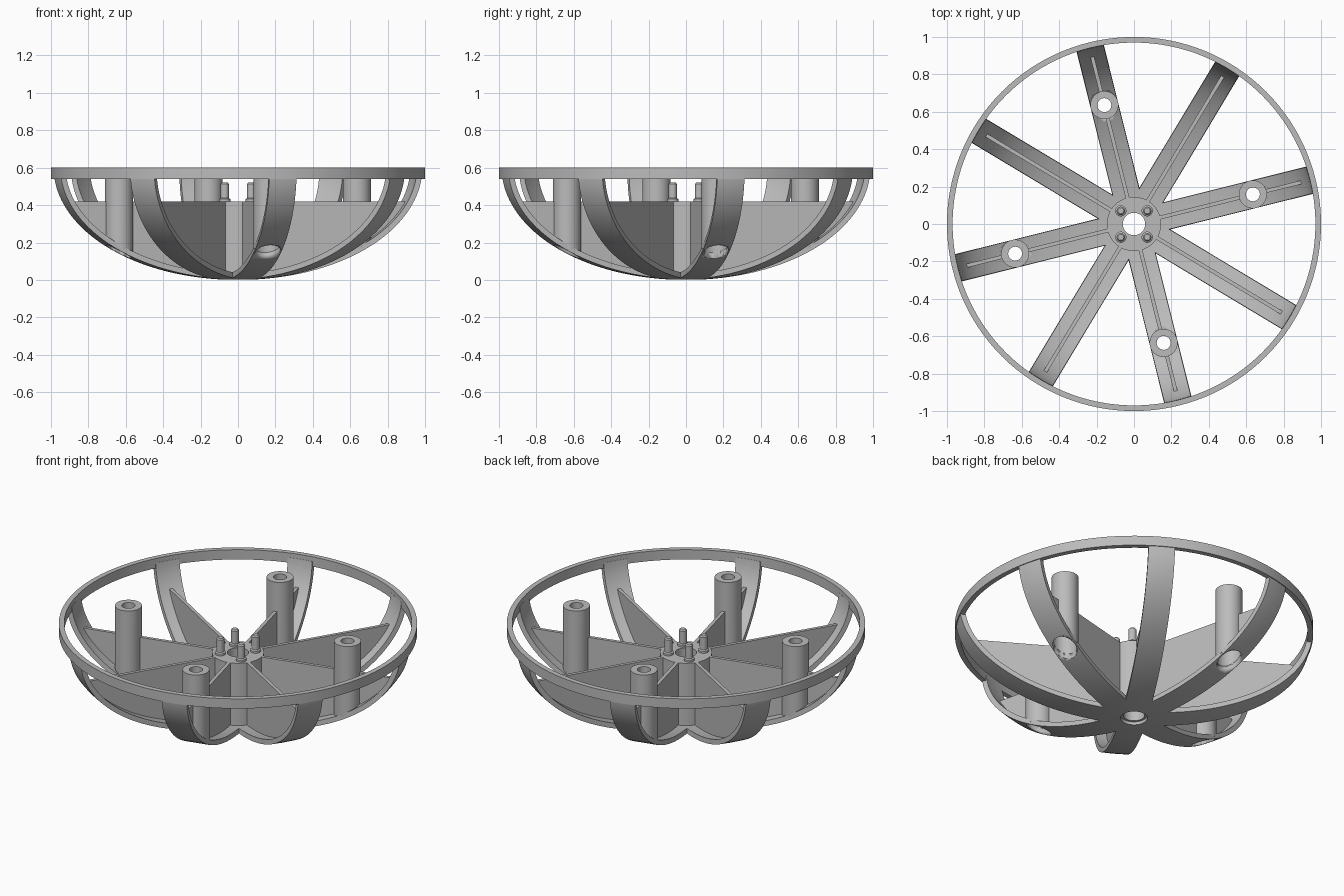
import bpy, bmesh, math
from math import sin, cos, pi, sqrt, asin, radians

if "Cube" in bpy.data.objects:
    bpy.data.objects.remove(bpy.data.objects["Cube"])

grey = bpy.data.materials.new("light grey")
grey.diffuse_color = (0.5, 0.5, 0.5, 1)
grey.use_nodes = True
grey.node_tree.nodes["Principled BSDF"].inputs["Base Color"].default_value = grey.diffuse_color

HALF_W, WALL, TOP = 0.075, 0.03, 0.6
ANGLES = [radians(14 + 45 * k) for k in range(8)]
POST_R = 0.655


def finish(bm, name):
    bmesh.ops.remove_doubles(bm, verts=bm.verts, dist=1e-5)
    bmesh.ops.recalc_face_normals(bm, faces=bm.faces)
    me = bpy.data.meshes.new(name)
    bm.to_mesh(me)
    bm.free()
    me.materials.append(grey)
    ob = bpy.data.objects.new(name, me)
    bpy.context.collection.objects.link(ob)
    return ob


def smooth(ob):
    bpy.ops.object.select_all(action='DESELECT')
    ob.select_set(True)
    bpy.context.view_layer.objects.active = ob
    bpy.ops.object.shade_smooth_by_angle(angle=radians(30))


def bowl_z(r, inset):
    """Height of the half-ellipsoid bowl, inset inwards by a distance."""
    a, b = 1 - inset, TOP - inset
    return TOP - b * sqrt(max(0, 1 - (r / a) ** 2))


def lathe(name, profile, x=0, y=0, n=48, closed=True):
    """Revolve (radius, z) points; z = None means follow the bowl wall."""
    bm = bmesh.new()
    rows = []
    for i in range(n):
        a = 2 * pi * i / n
        row = []
        for r, z in profile:
            px, py = x + r * cos(a), y + r * sin(a)
            pz = bowl_z(math.hypot(px, py), WALL / 2) if z is None else z
            row.append(bm.verts.new((px, py, pz)))
        rows.append(row)
    m = len(profile)
    for i in range(n):
        p, q = rows[i], rows[(i + 1) % n]
        for j in range(m if closed else m - 1):
            k = (j + 1) % m
            bm.faces.new((p[j], q[j], q[k], p[k]))
    if not closed:
        bm.faces.new([r[0] for r in rows])
        bm.faces.new([r[-1] for r in rows])
    ob = finish(bm, name)
    smooth(ob)
    return ob


# Curved ribs: eight straight-sided strips of the bowl, joined at the centre
bm = bmesh.new()
kink = HALF_W / sin(pi / 8)
t0, t1 = asin(kink), asin(sqrt(1 - 0.05 ** 2))
radii = [0.075, 0.11, 0.15] + [sin(t0 + (t1 - t0) * i / 28) for i in range(29)]
NW = 6
for ang in ANGLES:
    layers = []
    for inset in (0, WALL):
        rows = []
        for r in radii:
            ri = r * (1 - inset)
            half = min(pi / 8, asin(min(1, HALF_W * (1 - inset) / ri)))
            row = [ang + half * (2 * j / NW - 1) for j in range(NW + 1)]
            rows.append([bm.verts.new((ri * cos(a), ri * sin(a), bowl_z(ri, inset))) for a in row])
        layers.append(rows)
    lo, hi = layers
    for i in range(len(radii) - 1):
        for g in (lo, hi):
            for j in range(NW):
                bm.faces.new((g[i][j], g[i][j + 1], g[i + 1][j + 1], g[i + 1][j]))
        if i >= 3:
            for j in (0, NW):
                bm.faces.new((lo[i][j], lo[i + 1][j], hi[i + 1][j], hi[i][j]))
    for i in (0, -1):
        for j in range(NW):
            bm.faces.new((lo[i][j], lo[i][j + 1], hi[i][j + 1], hi[i][j]))
ribs = finish(bm, "ribs")

# Screw holes through every second rib, and the hollow posts above them
for k, ang in enumerate(ANGLES[::2]):
    x, y = POST_R * cos(ang), POST_R * sin(ang)
    cutter = lathe(f"hole_cutter_{k}", [(0.068, -0.1), (0.068, 0.45)], x, y, closed=False)
    cutter.hide_render = True
    cutter.hide_set(True)
    mod = ribs.modifiers.new("hole", 'BOOLEAN')
    mod.operation, mod.solver, mod.object = 'DIFFERENCE', 'EXACT', cutter
    lathe(f"post_{k}", [(0.037, TOP), (0.075, TOP), (0.075, None), (0.068, None),
                        (0.068, 0.54), (0.037, 0.54)], x, y)
smooth(ribs)


# Thin upright fins from the hub to the bowl wall
def fin(name, ang, r0, r1):
    bm = bmesh.new()
    us = [r0 + (r1 - r0) * i / 24 for i in range(25)]
    prof = [(u, min(0.42, bowl_z(u, WALL / 2))) for u in us] + [(r1, 0.42), (r0, 0.42)]
    c, s = cos(ang), sin(ang)
    sides = []
    for w in (-0.01, 0.01):
        sides.append([bm.verts.new((u * c - w * s, u * s + w * c, z)) for u, z in prof])
        bm.faces.new(sides[-1])
    a, b = sides
    for i in range(len(a)):
        j = (i + 1) % len(a)
        bm.faces.new((a[i], a[j], b[j], b[i]))
    finish(bm, name)


for k, ang in enumerate(ANGLES):
    if k % 2 == 0:
        fin(f"inner_fin_{k}", ang, 0.13, POST_R - 0.071)
        fin(f"outer_fin_{k}", ang, POST_R + 0.071, 0.93)
    else:
        fin(f"fin_{k}", ang, 0.13, 0.93)

# Top ring
lathe("rim_ring", [(0.97, 0.54), (1, 0.54), (1, TOP), (0.97, TOP)], n=128)

# Central hub tube with four small pegs
lathe("hub", [(0.06, 0.02), (0.145, 0.02), (0.145, 0.42), (0.06, 0.42)])
for k in range(4):
    a = pi / 4 + k * pi / 2
    lathe(f"peg_{k}", [(0.03, 0.41), (0.03, 0.432), (0.022, 0.437), (0.022, 0.513), (0.016, 0.52)],
          0.1 * cos(a), 0.1 * sin(a), n=24, closed=False)
